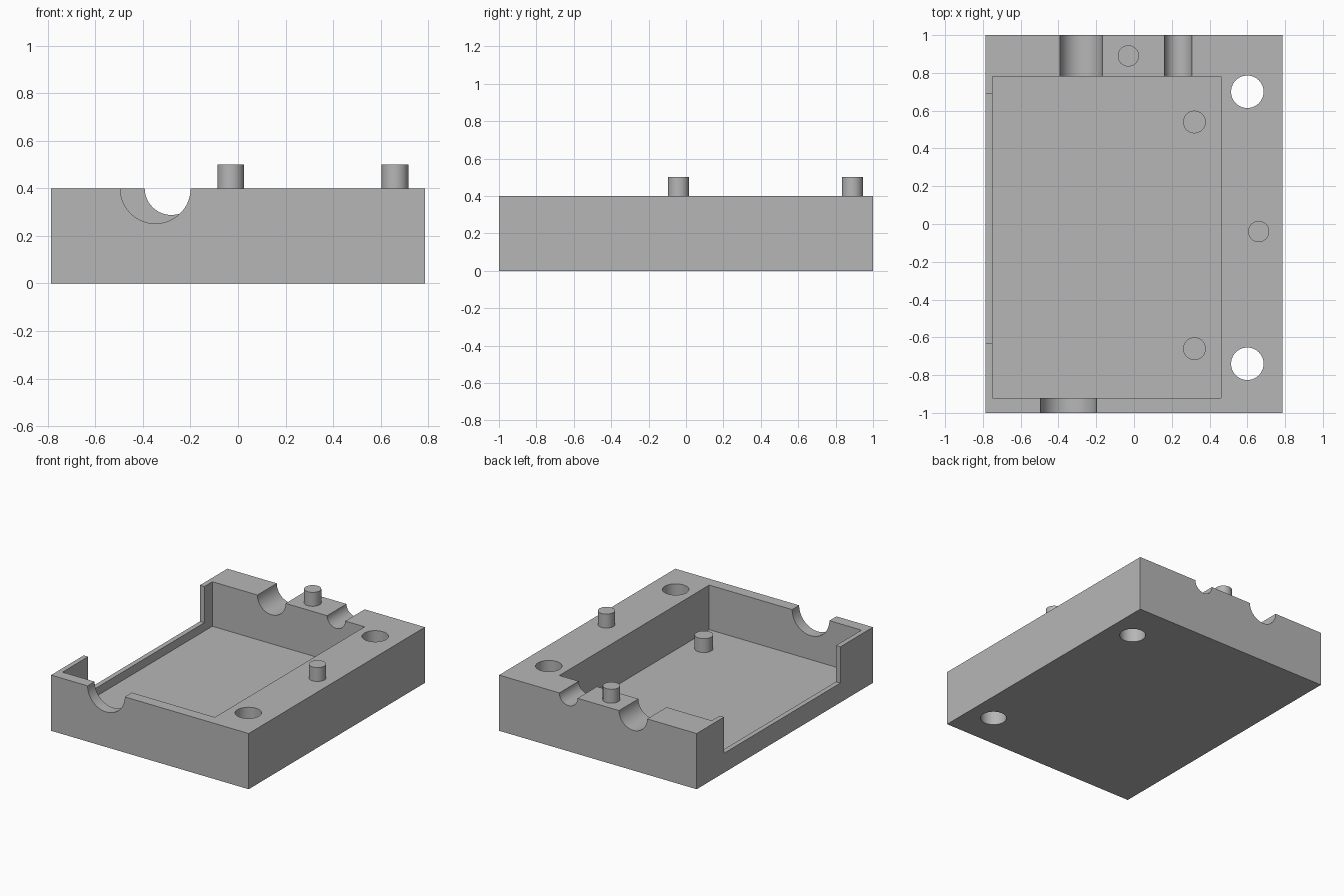
import bpy
import math

cube = bpy.data.objects.get("Cube")
if cube:
    bpy.data.objects.remove(cube, do_unlink=True)

HEIGHT, FLOOR, RIM = 0.4, 0.08, 0.14

grey = bpy.data.materials.new("plain_grey")
grey.use_nodes = True
colour = (0.47, 0.47, 0.47, 1)
grey.diffuse_color = colour
grey.node_tree.nodes["Principled BSDF"].inputs["Base Color"].default_value = colour


def box(name, x, y, z):
    """Box from three (low, high) ranges."""
    bpy.ops.mesh.primitive_cube_add(size=1, location=[sum(r) / 2 for r in (x, y, z)])
    ob = bpy.context.object
    ob.name = name
    ob.scale = [r[1] - r[0] for r in (x, y, z)]
    bpy.ops.object.transform_apply(location=True, rotation=False, scale=True)
    return ob


def post(name, x, y, radius, low, high):
    """Upright cylinder."""
    bpy.ops.mesh.primitive_cylinder_add(vertices=64, radius=radius, depth=high - low,
                                        location=(x, y, (low + high) / 2))
    ob = bpy.context.object
    ob.name = name
    return ob


def channel(name, x, radius, low, high):
    """Cylinder along y, centred on the top face."""
    bpy.ops.mesh.primitive_cylinder_add(vertices=64, radius=radius, depth=high - low,
                                        location=(x, (low + high) / 2, HEIGHT),
                                        rotation=(math.pi / 2, 0, 0))
    ob = bpy.context.object
    ob.name = name
    return ob


def finish(ob):
    bpy.ops.object.select_all(action="DESELECT")
    ob.select_set(True)
    bpy.context.view_layer.objects.active = ob
    ob.data.materials.clear()
    ob.data.materials.append(grey)
    bpy.ops.object.shade_smooth_by_angle(angle=math.radians(30))


# Tray body, with its cavity, open side, cable channels and screw holes
body = box("tray_body", (-0.785, 0.785), (-1, 1), (0, HEIGHT))
cutters = [
    box("cavity_cutter", (-0.75, 0.46), (-0.92, 0.78), (FLOOR, 0.6)),
    box("side_opening_cutter", (-0.9, -0.7), (-0.63, 0.69), (RIM, 0.6)),
    channel("front_channel_cutter", -0.347, 0.148, -1.1, -0.85),
    channel("back_wide_channel_cutter", -0.28, 0.112, 0.7, 1.1),
    channel("back_narrow_channel_cutter", 0.234, 0.072, 0.7, 1.1),
    post("back_screw_hole_cutter", 0.6, 0.70, 0.086, -0.1, 0.6),
    post("front_screw_hole_cutter", 0.6, -0.74, 0.086, -0.1, 0.6),
]
for cutter in cutters:
    cutter.hide_render = True
    mod = body.modifiers.new(cutter.name, "BOOLEAN")
    mod.operation = "DIFFERENCE"
    mod.solver = "EXACT"
    mod.object = cutter
    bpy.context.view_layer.objects.active = body
    bpy.ops.object.modifier_apply(modifier=mod.name)
    bpy.data.objects.remove(cutter, do_unlink=True)
finish(body)

# Locating pegs on the rim and on the cavity floor
for name, x, y, radius, base, top in (
    ("back_rim_peg", -0.03, 0.89, 0.056, HEIGHT, 0.5),
    ("side_rim_peg", 0.66, -0.04, 0.056, HEIGHT, 0.5),
    ("back_floor_peg", 0.32, 0.54, 0.06, FLOOR, 0.18),
    ("front_floor_peg", 0.32, -0.66, 0.06, FLOOR, 0.18),
):
    finish(post(name, x, y, radius, base - 0.01, top))
